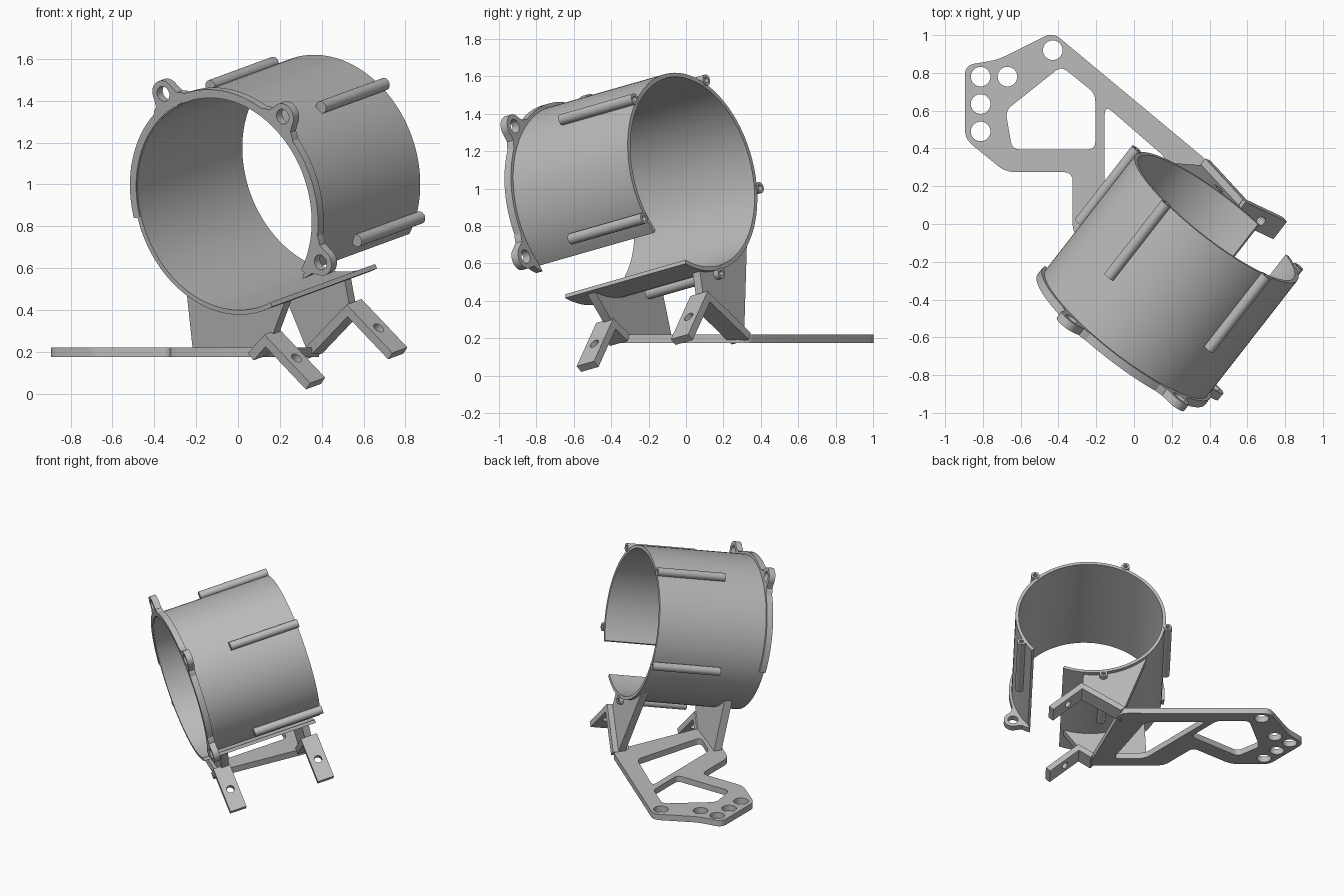
import bpy
from math import sin, cos, radians, atan2, hypot
from mathutils import Matrix, Vector

if "Cube" in bpy.data.objects:
    bpy.data.objects.remove(bpy.data.objects["Cube"])

grey = bpy.data.materials.new("plain grey")
grey.use_nodes = True
grey.diffuse_color = (0.5, 0.5, 0.5, 1)
grey.node_tree.nodes["Principled BSDF"].inputs["Base Color"].default_value = (0.5, 0.5, 0.5, 1)


def frame(x, y, z, origin):
    m = Matrix((x, y, z)).transposed().to_4x4()
    m.translation = origin
    return m


# Tube frame: u sideways, v up, axis from the front rim to the back rim
axis = Vector((0.60, 0.77, 0.22)).normalized()
u = Vector((axis.y, -axis.x, 0)).normalized()
v = u.cross(axis)
centre = Vector((-0.064, -0.608, 0.906))
LENGTH, OUTER, INNER = 0.835, 0.543, 0.52
TUBE = frame(u, v, -axis, centre)


def extrude(name, outlines, near, far, matrix=TUBE):
    """Fill closed outlines (later ones are holes) and give them depth."""
    curve = bpy.data.curves.new(name, 'CURVE')
    curve.dimensions = '2D'
    curve.fill_mode = 'BOTH'
    curve.extrude = abs(far - near) / 2
    for pts in outlines:
        s = curve.splines.new('POLY')
        s.points.add(len(pts) - 1)
        for p, (x, y) in zip(s.points, pts):
            p.co = (x, y, 0, 1)
        s.use_cyclic_u = True
    ob = bpy.data.objects.new(name, curve)
    bpy.context.collection.objects.link(ob)
    # Depth in the tube frame is counted along the axis, which is local -z
    sign = -1 if matrix is TUBE else 1
    ob.matrix_world = matrix @ Matrix.Translation((0, 0, sign * (near + far) / 2))
    bpy.ops.object.select_all(action='DESELECT')
    ob.select_set(True)
    bpy.context.view_layer.objects.active = ob
    bpy.ops.object.convert(target='MESH')
    ob = bpy.context.object
    ob.name = name
    ob.data.materials.clear()
    ob.data.materials.append(grey)
    bpy.ops.object.shade_smooth_by_angle(angle=radians(30))
    return ob


def polar(r, deg):
    return (r * cos(radians(deg)), r * sin(radians(deg)))


def arc(r, start, end, n=32):
    return [polar(r, start + (end - start) * i / n) for i in range(n + 1)]


def circle(x, y, r, n=24):
    return [(x + a, y + b) for a, b in arc(r, 0, 360 - 360 / n, n - 1)]


def band(r0, r1, start, end, n):
    return arc(r1, start, end, n) + arc(r0, end, start, n)


# Open tube and its partial front rim
extrude("tube_shell", [band(INNER, OUTER, -38, 292, 88)], 0, LENGTH)
extrude("front_rim", [band(INNER + 0.005, 0.562, -38, 187, 60)], -0.005, 0.04)

# Eyelets on the front rim
for i, deg in enumerate((117, 45, -28)):
    tip = [(0.607 + x, y) for x, y in arc(0.065, -85, 85, 18)]
    lug = [(0.535, -0.13), (0.563, -0.10), (0.575, -0.078)] + tip + \
          [(0.575, 0.078), (0.563, 0.10), (0.535, 0.13)]
    c, s = polar(1, deg)
    turned = [[(c * x - s * y, s * x + c * y) for x, y in o]
              for o in (lug, circle(0.607, 0, 0.037))]
    extrude(f"eyelet_{i + 1}", turned, -0.005, 0.04)

# Screw rods along the back half, bored at the back
for i in range(5):
    x, y = polar(0.563, 45 + 72 * i)
    extrude(f"rod_{i + 1}", [circle(x, y, 0.03)], 0.335, 0.78)
    extrude(f"rod_socket_{i + 1}", [circle(x, y, 0.03), circle(x, y, 0.015, 16)], 0.78, 0.842)


def rounded(pts, r):
    """Round the corners of a closed outline."""
    out = []
    for i, p in enumerate(pts):
        p = Vector(p)
        d0, d1 = Vector(pts[i - 1]) - p, Vector(pts[(i + 1) % len(pts)]) - p
        k0, k1 = min(r, d0.length * 0.45), min(r, d1.length * 0.45)
        a, b = p + d0.normalized() * k0, p + d1.normalized() * k1
        for j in range(6):
            t = j / 5
            out.append(tuple(a * (1 - t) ** 2 + p * 2 * t * (1 - t) + b * t * t))
    return out


# Flat base plate with two windows and five holes
edge = [(-0.895, 0.84), (-0.72, 0.87), (-0.43, 1.015), (0.40, 0.325), (0.09, -0.40),
        (-0.325, -0.05), (-0.325, 0.275), (-0.68, 0.275), (-0.895, 0.45)]
big_window = [(-0.68, 0.60), (-0.385, 0.835), (-0.205, 0.69), (-0.205, 0.395), (-0.645, 0.395)]
side_window = [(-0.155, 0.63), (0.18, 0.34), (0.02, -0.21), (-0.155, -0.06)]
holes = [(-0.812, 0.78), (-0.67, 0.78), (-0.812, 0.635), (-0.812, 0.49), (-0.43, 0.92)]
extrude("base_plate", [rounded(edge, 0.05), rounded(big_window, 0.04), rounded(side_window, 0.05)]
        + [circle(x, y, 0.052) for x, y in holes], 0.175, 0.22, Matrix())


def strip(p, q, w):
    """Rectangle of width w around the segment p-q."""
    dx, dy = q[0] - p[0], q[1] - p[1]
    k = w / 2 / hypot(dx, dy)
    nx, ny = -dy * k, dx * k
    return [(p[0] + nx, p[1] + ny), (p[0] - nx, p[1] - ny),
            (q[0] - nx, q[1] - ny), (q[0] + nx, q[1] + ny)]


# Two angled feet: a strut rising from the plate and a drilled tab running down
TOP = (0.065, -0.69)
tab_dir = (u - v).normalized()
for name, depth, foot in (("front", 0.135, (-0.03, -0.765)), ("back", 0.79, (-0.225, -0.905))):
    extrude(f"{name}_strut", [strip(TOP, foot, 0.045)], depth - 0.06, depth + 0.06)
    mid = centre + u * 0.183 - v * 0.80 + axis * depth
    m = frame(tab_dir, axis, tab_dir.cross(axis), mid)
    tab = [(-0.18, -0.06), (0.155, -0.06), (0.155, 0.06), (-0.18, 0.06)]
    extrude(f"{name}_tab", [tab, circle(0, 0, 0.027)], -0.022, 0.022, m)

# Webs joining the plate and struts to the underside of the tube
saddle_front = arc(0.535, 221, 290, 20)
extrude("front_web", [saddle_front + [TOP, (-0.03, -0.765), (-0.42, -0.765)]], 0.13, 0.185)
saddle_back = arc(0.535, 220, 276, 20)
extrude("back_web", [saddle_back + [TOP, (-0.225, -0.905)]], 0.76, 0.81)
